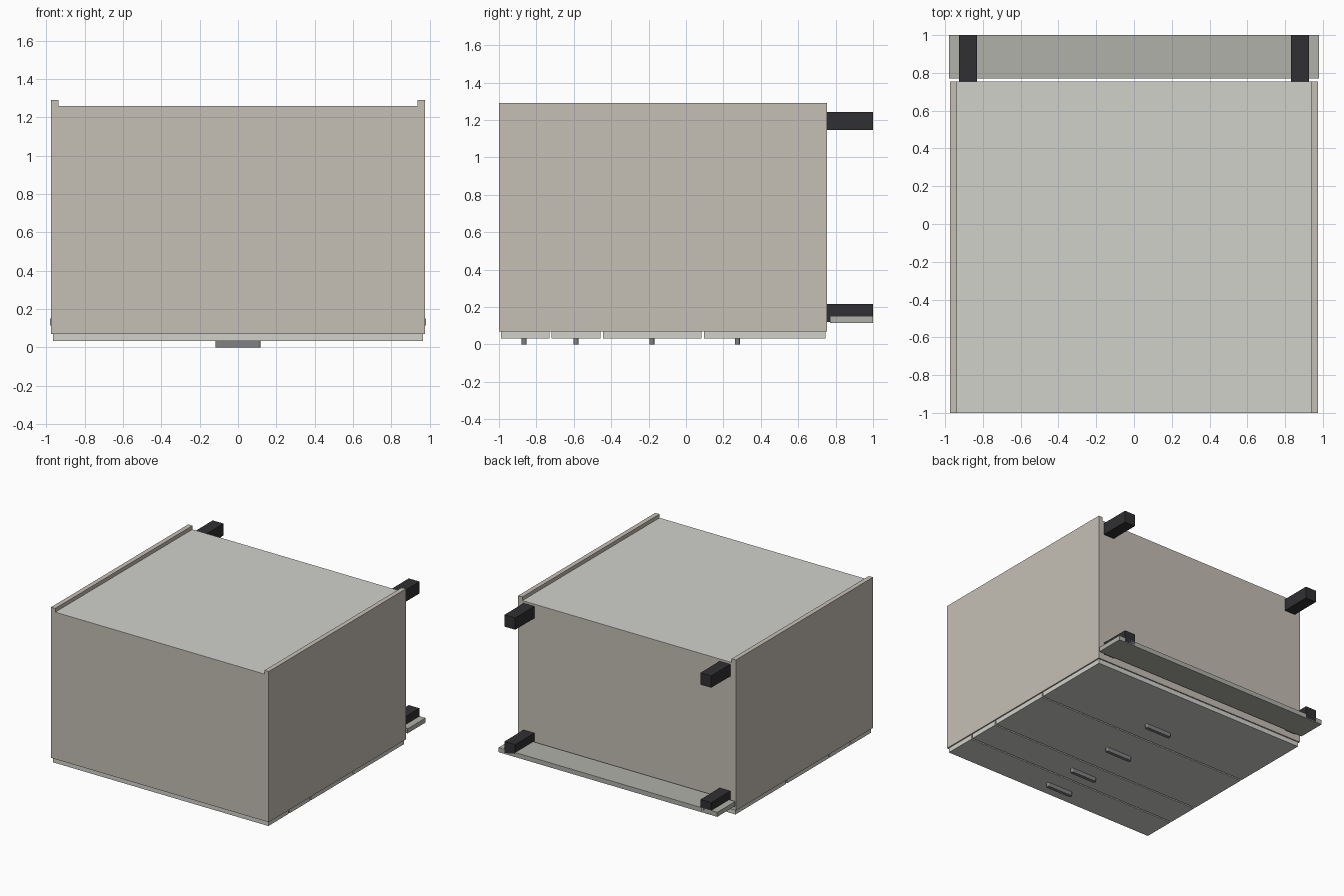
import bpy, bmesh, math

if "Cube" in bpy.data.objects:
    bpy.data.objects.remove(bpy.data.objects["Cube"])


def material(name, r, g, b):
    m = bpy.data.materials.new(name)
    m.diffuse_color = (r, g, b, 1)
    m.use_nodes = True
    m.node_tree.nodes["Principled BSDF"].inputs["Base Color"].default_value = m.diffuse_color
    return m


BEIGE = material("beige_board", 0.56, 0.52, 0.46)
PALE = material("pale_board", 0.64, 0.64, 0.60)
PLINTH = material("grey_board", 0.44, 0.44, 0.40)
BLACK = material("black_plastic", 0.03, 0.03, 0.033)
METAL = material("grey_metal", 0.22, 0.22, 0.23)


def finish(name, bm, mat):
    bmesh.ops.recalc_face_normals(bm, faces=bm.faces)
    mesh = bpy.data.meshes.new(name)
    bm.to_mesh(mesh)
    bm.free()
    mesh.materials.append(mat)
    obj = bpy.data.objects.new(name, mesh)
    bpy.context.collection.objects.link(obj)
    return obj


def box(name, x, y, z, mat):
    """Box from (min, max) ranges on each axis."""
    bm = bmesh.new()
    bmesh.ops.create_cube(bm, size=1)
    for v in bm.verts:
        v.co = [(r[0] + r[1]) / 2 + c * (r[1] - r[0]) for r, c in zip((x, y, z), v.co)]
    return finish(name, bm, mat)


def handle(name, y, half_length=0.118, radius=0.0135, height=0.033):
    """Bar with rounded ends, standing off the drawer front."""
    bm = bmesh.new()
    ring = []
    for side, start in ((1, -90), (-1, 90)):
        for i in range(9):
            a = math.radians(start + i * 22.5)
            ring.append(bm.verts.new((side * (half_length - radius) + radius * math.cos(a),
                                      y + radius * math.sin(a), 0)))
    face = bm.faces.new(ring)
    top = bmesh.ops.extrude_face_region(bm, geom=[face])["geom"]
    bmesh.ops.translate(bm, vec=(0, 0, height),
                        verts=[g for g in top if isinstance(g, bmesh.types.BMVert)])
    return finish(name, bm, METAL)


# Carcass lying on its drawer fronts
W, IN = 0.975, 0.937
for side, s in (("left", -1), ("right", 1)):
    box(side + "_side_panel", sorted((s * IN, s * W)), (-1, 0.755), (0.07, 1.29), BEIGE)
box("top_panel", (-IN, IN), (-1, -0.962), (0.07, 1.256), BEIGE)
box("base_panel", (-IN, IN), (0.717, 0.755), (0.07, 1.256), BEIGE)
box("back_panel", (-IN, IN), (-1, 0.755), (1.256, 1.26), PALE)

# Drawer fronts with handles
drawers = [(-0.99, -0.73, -0.865), (-0.718, -0.457, -0.587),
           (-0.445, 0.084, -0.182), (0.096, 0.745, 0.275)]
for i, (y0, y1, hy) in enumerate(drawers, 1):
    box(f"drawer_front_{i}", (-0.965, 0.965), (y0, y1), (0.033, 0.07), PALE)
    handle(f"drawer_handle_{i}", hy)

# Feet and the plinth board clipped to the front pair
for side, s in (("left", -1), ("right", 1)):
    for end, z in (("front", (0.12, 0.216)), ("back", (1.146, 1.242))):
        box(f"{end}_{side}_foot", sorted((s * 0.83, s * 0.926)), (0.755, 1.0), z, BLACK)
box("plinth_board", (-0.98, 0.98), (0.77, 1.0), (0.115, 0.152), PLINTH)
